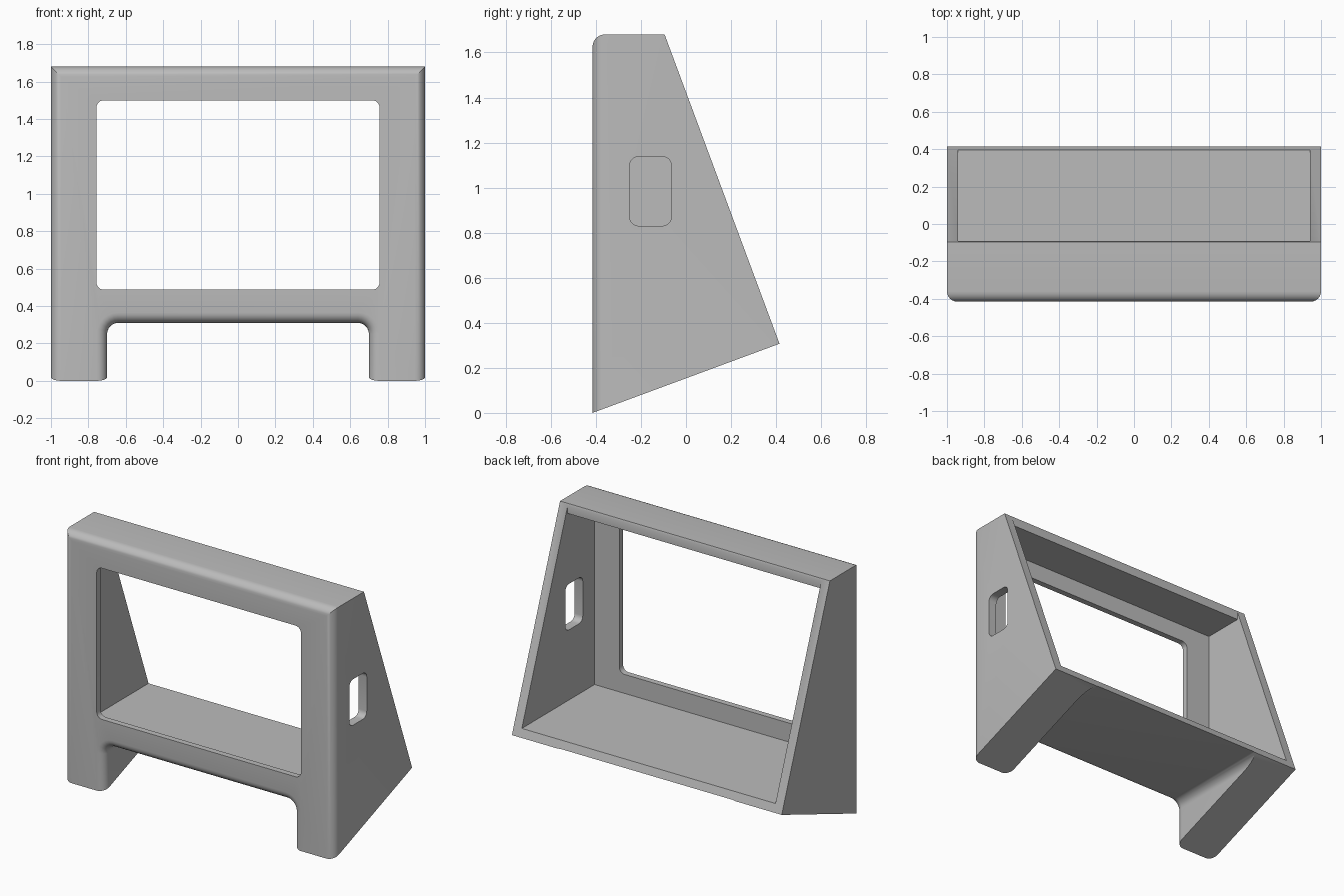
import bpy, bmesh, math

default = bpy.data.objects.get("Cube")
if default:
    bpy.data.objects.remove(default, do_unlink=True)

grey = bpy.data.materials.new("plain grey")
grey.use_nodes = True
COLOUR = (0.5, 0.5, 0.5, 1)
grey.diffuse_color = COLOUR
grey.node_tree.nodes["Principled BSDF"].inputs["Base Color"].default_value = COLOUR


def arc(cx, cz, r, start, end, steps=6):
    return [(cx + r * math.cos(math.radians(start + (end - start) * i / steps)),
             cz + r * math.sin(math.radians(start + (end - start) * i / steps)))
            for i in range(steps + 1)]


def rounded_rect(u0, u1, v0, v1, r):
    return (arc(u1 - r, v0 + r, r, -90, 0) + arc(u1 - r, v1 - r, r, 0, 90)
            + arc(u0 + r, v1 - r, r, 90, 180) + arc(u0 + r, v0 + r, r, 180, 270))


def prism(name, outline, axis, lo, hi, front_round=0):
    """Extrude an outline along x (outline in y, z) or along y (outline in x, z)."""
    bm = bmesh.new()

    def ring(d):
        return [bm.verts.new((d, u, v) if axis == "x" else (u, d, v)) for u, v in outline]
    a, b = ring(lo), ring(hi)
    front = bm.faces.new(a)
    bm.faces.new(b[::-1])
    n = len(a)
    for i in range(n):
        bm.faces.new((a[i], b[i], b[(i + 1) % n], a[(i + 1) % n]))
    bmesh.ops.recalc_face_normals(bm, faces=bm.faces)
    if front_round:
        bmesh.ops.bevel(bm, geom=list(front.edges), offset=front_round, offset_type="OFFSET",
                        segments=6, profile=0.5, affect="EDGES")
    mesh = bpy.data.meshes.new(name)
    bm.to_mesh(mesh)
    bm.free()
    obj = bpy.data.objects.new(name, mesh)
    mesh.materials.append(grey)
    bpy.context.collection.objects.link(obj)
    return obj


def combine(target, cutter, operation):
    mod = target.modifiers.new("cut", "BOOLEAN")
    mod.operation, mod.object, mod.solver = operation, cutter, "EXACT"
    bpy.context.view_layer.objects.active = target
    bpy.ops.object.modifier_apply(modifier=mod.name)
    bpy.data.objects.remove(cutter, do_unlink=True)


# Body: front outline with two legs, rounded along its front edges
FRONT, BACK, TOP = -0.415, 0.415, 1.68
LEG, SLOT, R = 0.70, 0.31, 0.06
outline = ([(-1, -0.3), (-1, TOP), (1, TOP), (1, -0.3), (LEG, -0.3)]
           + arc(LEG - R, SLOT - R, R, 0, 90)
           + arc(-LEG + R, SLOT - R, R, 90, 180) + [(-LEG, -0.3)])
body = prism("frame_housing", outline, "y", FRONT, 0.6, front_round=0.055)

# Sloped back and sloped underside
side = [(-0.6, -0.069), (FRONT, 0), (BACK, SLOT - 0.003), (-0.095, TOP),
        (-0.132, TOP + 0.1), (-0.6, TOP + 0.1)]
combine(body, prism("side_profile", side, "x", -1.2, 1.2), "INTERSECT")

# Hollow inside, open at the back
hollow = [(-0.375, 0.36), (0.6, 0.36), (0.6, 1.668), (-0.09, 1.668), (-0.09, 1.615), (-0.375, 1.615)]
combine(body, prism("hollow", hollow, "x", -0.94, 0.94), "DIFFERENCE")

# Front window and the opening in the left wall
combine(body, prism("window", rounded_rect(-0.757, 0.757, 0.487, 1.5, 0.04), "y", -0.6, -0.3), "DIFFERENCE")
combine(body, prism("side_opening", rounded_rect(-0.25, -0.065, 0.83, 1.138, 0.04), "x", 0.8, 1.2), "DIFFERENCE")

body.select_set(True)
bpy.context.view_layer.objects.active = body
bpy.ops.object.shade_smooth_by_angle(angle=math.radians(30))
